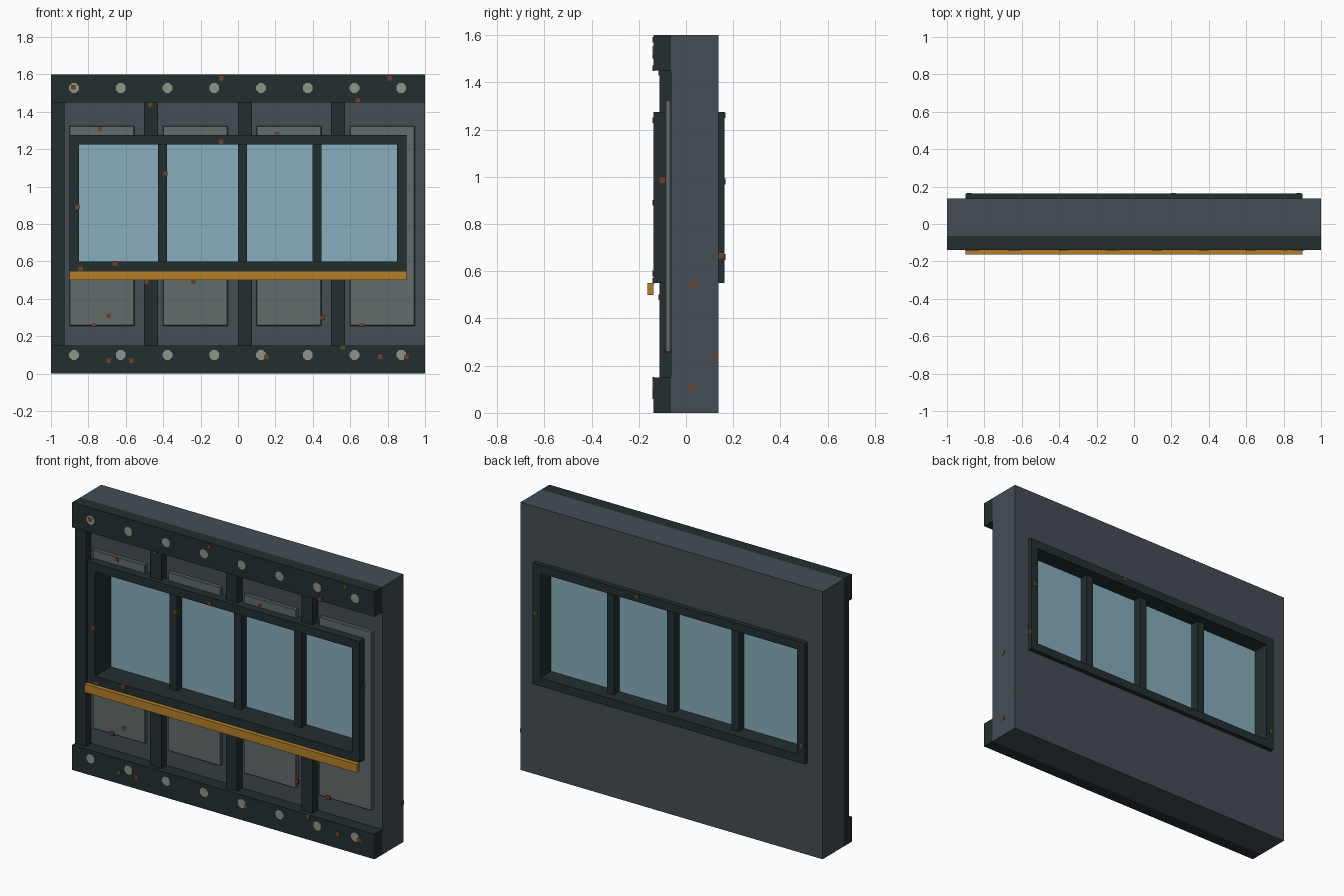
import bpy
import bmesh
from mathutils import Matrix, Vector

if "Cube" in bpy.data.objects:
    bpy.data.objects.remove(bpy.data.objects["Cube"], do_unlink=True)


def material(name, code):
    def linear(c):
        return c / 12.92 if c <= 0.04045 else ((c + 0.055) / 1.055) ** 2.4
    rgb = [linear(v / 255) for v in bytes.fromhex(code)]
    mat = bpy.data.materials.new(name)
    mat.use_nodes = True
    mat.diffuse_color = (*rgb, 1)
    bsdf = next(n for n in mat.node_tree.nodes if n.type == "BSDF_PRINCIPLED")
    bsdf.inputs["Base Color"].default_value = (*rgb, 1)
    bsdf.inputs["Roughness"].default_value = 0.7
    return mat


WALL = material("slate grey", "444d54")
DARK = material("dark green grey", "232f30")
PANEL = material("panel grey", "616b6b")
GLASS = material("pale blue glass", "88adbd")
BOLT = material("light metal", "8f9389")
SILL = material("ochre", "b37f2a")
RUST = material("rust brown", "6e4229")

# Depths, front to back
RAIL_Y, RIB_Y, PANEL_Y, WALL_Y, BACK_Y, FRAME_BACK = -0.138, -0.113, -0.088, -0.063, 0.137, 0.163
HIDDEN = 0.025      # how far trim tucks under its neighbour


def finish(name, bm, mat):
    bmesh.ops.recalc_face_normals(bm, faces=bm.faces)
    mesh = bpy.data.meshes.new(name)
    bm.to_mesh(mesh)
    bm.free()
    mesh.materials.append(mat)
    obj = bpy.data.objects.new(name, mesh)
    bpy.context.collection.objects.link(obj)
    return obj


def boxes(name, mat, spans):
    """Each span is (x0, x1, y0, y1, z0, z1)."""
    bm = bmesh.new()
    for x0, x1, y0, y1, z0, z1 in spans:
        place = Matrix.Translation(((x0 + x1) / 2, (y0 + y1) / 2, (z0 + z1) / 2))
        size = Matrix.Diagonal((x1 - x0, y1 - y0, z1 - z0, 1))
        bmesh.ops.create_cube(bm, size=1, matrix=place @ size)
    return finish(name, bm, mat)


def prism(name, mat, outline, y0, y1):
    """Extrude an (x, z) outline through the depth."""
    bm = bmesh.new()
    face = bm.faces.new([bm.verts.new((x, y0, z)) for x, z in outline])
    ext = bmesh.ops.extrude_face_region(bm, geom=[face])
    verts = [g for g in ext["geom"] if isinstance(g, bmesh.types.BMVert)]
    bmesh.ops.translate(bm, verts=verts, vec=Vector((0, y1 - y0, 0)))
    return finish(name, bm, mat)


def ring(name, mat, outer, inner, y0, y1):
    """Rectangular surround; outer and inner are (half width, z0, z1)."""
    bm = bmesh.new()

    def loop(rect, y):
        w, a, b = rect
        return [bm.verts.new((x, y, z)) for x, z in ((-w, a), (w, a), (w, b), (-w, b))]
    loops = [loop(outer, y0), loop(outer, y1), loop(inner, y1), loop(inner, y0)]
    for k in range(4):
        a, b = loops[k], loops[(k + 1) % 4]
        for i in range(4):
            j = (i + 1) % 4
            bm.faces.new((a[i], a[j], b[j], b[i]))
    return finish(name, bm, mat)


# Wall with window opening, and the deep window frame
ring("wall", WALL, (1, 0, 1.6), (0.875, 0.575, 1.25), WALL_Y, BACK_Y)
ring("window_frame", DARK, (0.9, 0.55, 1.275), (0.85, 0.6, 1.225), RAIL_Y, FRAME_BACK)

# Glass and mullions
boxes("window_glass", GLASS, [(-0.86, 0.86, 0.012, 0.06, 0.59, 1.235)])
boxes("mullions", DARK, [(x - 0.024, x + 0.024, -0.037, 0.111, 0.59, 1.235)
                         for x in (-0.403, 0.024, 0.422)])

# Sill strip
boxes("sill", SILL, [(-0.9, 0.9, -0.163, RAIL_Y, 0.5, 0.55)])

# Bottom and top rails
for name, z in (("bottom_rail", 0), ("top_rail", 1.45)):
    boxes(name, DARK, [(-1, 1, RAIL_Y, WALL_Y, z, z + 0.15)])

# Upright ribs, interrupted by the window except at the outer edge
spans = [(-1, -0.927, RIB_Y, WALL_Y, 0.15, 1.45)]
for x in (-0.502, 0, 0.498):
    spans += [(x, x + 0.074, RIB_Y, WALL_Y, z0, z1)
              for z0, z1 in ((0.15, 0.55 + HIDDEN), (1.275 - HIDDEN, 1.45))]
boxes("ribs", DARK, spans)

# Raised panels above and below the window
spans = []
for x in (-0.902, -0.402, 0.098):
    spans += [(x, x + 0.348, PANEL_Y, WALL_Y, z0, z1)
              for z0, z1 in ((0.255, 0.55 + HIDDEN), (1.275 - HIDDEN, 1.325))]
panels = [boxes("panels", PANEL, spans)]

# Last panel wraps around the window edge
panels.append(prism("wrapping_panel", PANEL, [
    (0.598, 0.255), (0.946, 0.255), (0.946, 1.325), (0.598, 1.325),
    (0.598, 1.25), (0.88, 1.25), (0.88, 0.575), (0.598, 0.575)], PANEL_Y, WALL_Y))
for obj in panels:
    bevel = obj.modifiers.new("soft_edges", "BEVEL")
    bevel.width = 0.004
    bevel.segments = 1

# Bolt heads along both rails
bm = bmesh.new()
for z in (0.1, 1.527):
    for i in range(8):
        place = Matrix.Translation((-0.877 + 0.25 * i, RAIL_Y, z))
        turn = Matrix.Rotation(1.5708, 4, "X") @ Matrix.Rotation(0.3927, 4, "Z")
        bmesh.ops.create_cone(bm, cap_ends=True, segments=8, radius1=0.028,
                              radius2=0.028, depth=0.006, matrix=place @ turn)
finish("bolts", bm, BOLT)

# Rust specks, grouped by the surface they sit on
FRONT_SPECKS = {
    RAIL_Y: [(-0.88, 1.53), (-0.09, 1.58), (0.81, 1.58), (0.64, 1.46), (-0.09, 1.24),
             (-0.84, 0.56), (-0.66, 0.59), (-0.69, 0.07), (-0.57, 0.07), (0.15, 0.09),
             (0.56, 0.14), (0.76, 0.09), (0.9, 0.09), (-0.86, 0.89)],
    RIB_Y: [(-0.47, 1.44), (-0.49, 0.49)],
    PANEL_Y: [(-0.74, 1.31), (0.21, 1.28), (-0.24, 0.49), (-0.69, 0.31),
              (-0.77, 0.26), (0.45, 0.3), (0.66, 0.26)],
    -0.037: [(-0.39, 1.07)],
    FRAME_BACK: [(0.21, 1.26), (-0.88, 0.66), (0.88, 0.98)],
}
SIDE_SPECKS = {0.9: [(-0.1, 0.985), (0.15, 0.665)],
               1: [(0.03, 0.54), (0.125, 0.235), (0.025, 0.11)]}
r, t = 0.012, 0.004
spans = [(x - r, x + r, y - t, y + t, z - r, z + r)
         for y, spots in FRONT_SPECKS.items() for x, z in spots]
spans += [(x - t, x + t / 4, y - r, y + r, z - r, z + r)
          for x, spots in SIDE_SPECKS.items() for y, z in spots]
boxes("rust_specks", RUST, spans)
